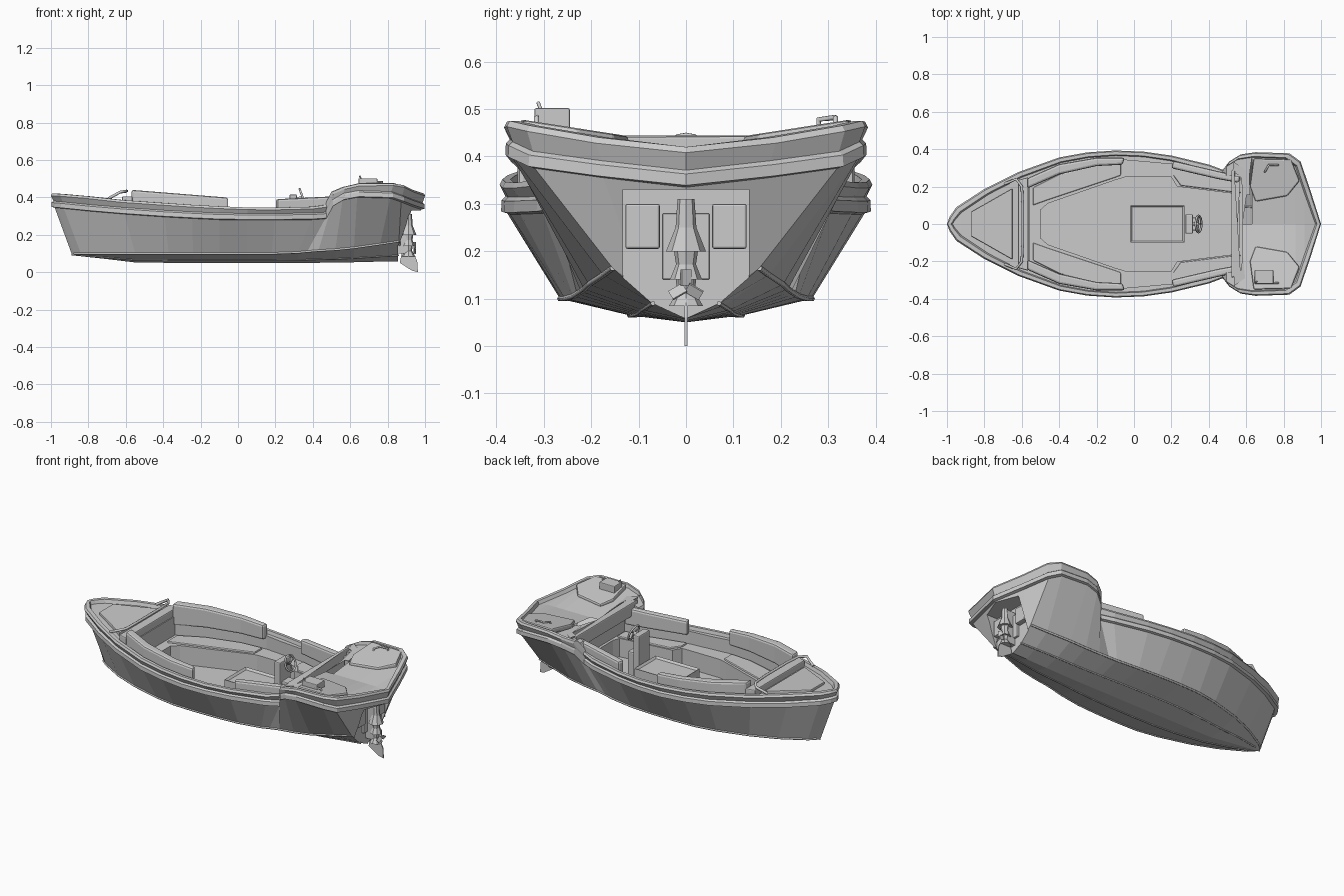
import bpy, bmesh, math
from mathutils import Vector, Matrix

if "Cube" in bpy.data.objects:
    bpy.data.objects.remove(bpy.data.objects["Cube"])


def finish(name, bm):
    bmesh.ops.remove_doubles(bm, verts=bm.verts, dist=1e-5)
    bmesh.ops.recalc_face_normals(bm, faces=bm.faces)
    me = bpy.data.meshes.new(name)
    bm.to_mesh(me)
    bm.free()
    ob = bpy.data.objects.new(name, me)
    bpy.context.collection.objects.link(ob)
    return ob


def prism(name, pts, z0, z1, slope=0.0, side=0.0, bevel=0.0, mirror=False):
    """Extrude a plan outline; the top may slope along x and away from the centre."""
    bm = bmesh.new()
    lo = [bm.verts.new((x, y, z0)) for x, y in pts]
    hi = [bm.verts.new((x, y, z1 + slope * (x - pts[0][0]) + side * abs(y))) for x, y in pts]
    bm.faces.new(lo[::-1])
    bm.faces.new(hi)
    n = len(pts)
    for i in range(n):
        j = (i + 1) % n
        bm.faces.new((lo[i], lo[j], hi[j], hi[i]))
    ob = finish(name, bm)
    if bevel:
        m = ob.modifiers.new("soft_edges", 'BEVEL')
        m.width, m.segments = bevel, 2
    if mirror:
        ob.modifiers.new("mirror", 'MIRROR').use_axis = (False, True, False)
    return ob


def box(name, x0, x1, y0, y1, z0, z1, **kw):
    return prism(name, [(x0, y0), (x1, y0), (x1, y1), (x0, y1)], z0, z1, **kw)


def both(pts):
    return pts + [(x, -y) for x, y in reversed(pts)]


def tube(name, pts, r, mirror=False):
    cu = bpy.data.curves.new(name, 'CURVE')
    cu.dimensions = '3D'
    cu.bevel_depth, cu.bevel_resolution, cu.use_fill_caps = r, 1, True
    for s in ((1, -1) if mirror else (1,)):
        sp = cu.splines.new('POLY')
        sp.points.add(len(pts) - 1)
        for p, (x, y, z) in zip(sp.points, pts):
            p.co = (x, s * y, z, 1)
    ob = bpy.data.objects.new(name, cu)
    bpy.context.collection.objects.link(ob)
    return ob


def cut(target, cutter):
    m = target.modifiers.new("cut", 'BOOLEAN')
    m.operation, m.object, m.solver = 'DIFFERENCE', cutter, 'EXACT'
    bpy.context.view_layer.objects.active = target
    bpy.ops.object.modifier_apply(modifier=m.name)
    bpy.data.objects.remove(cutter)


# Hull stations: sheer x, bottom x, chine y, chine z, rail y, rail bottom z, rail top z
stations = [
    (-1, -.89, 0, .10, 0, .345, .42), (-.985, -.875, .02, .10, .04, .343, .42),
    (-.95, -.84, .05, .10, .09, .34, .418), (-.8, -.70, .13, .10, .187, .325, .405),
    (-.62, -.55, .19, .10, .277, .31, .385), (-.4, -.37, .24, .10, .356, .295, .37),
    (-.25, -.24, .262, .10, .383, .287, .36), (-.1, -.1, .266, .10, .393, .28, .352),
    (.05, .05, .263, .10, .387, .278, .346),
    (.2, .18, .255, .10, .366, .278, .345), (.4, .32, .238, .105, .318, .28, .35),
    (.475, .37, .23, .11, .29, .285, .36), (.51, .43, .222, .115, .335, .35, .43),
    (.57, .52, .215, .12, .372, .385, .455), (.65, .62, .205, .13, .384, .40, .473),
    (.83, .76, .175, .15, .378, .395, .475), (.89, .86, .155, .165, .335, .375, .465),
    (.94, .868, .09, .12, .19, .355, .44), (1, .87, 0, .08, 0, .335, .42)]


def section(xt, xb, yc, zc, yr, zr, zt):
    k = .05 + .04 * max(0, (-xt - .6) / .4) + .01 * max(0, (xt - .5) / .5)
    inset = lambda d: yr - min(d, .4 * yr)
    zd = min(zt - .02, .415)
    return [(xb, 0, k), (xb, yc * .45, k + .3 * (zc - k)), (xb, yc, zc),
            (xt * .98, inset(.016), zr), (xt * .997, inset(.003), zr + .004),
            (xt * .997, inset(.004), zr + .028), (xt * .987, inset(.012), zr + .036),
            (xt, yr, zt - .012), (xt * .995, inset(.006), zt), (xt * .978, inset(.023), zt),
            (xt * .97, inset(.028), zt - .02), (xt * .97, 0, zd)]


# Hull lofted as one closed solid
bm = bmesh.new()
sections = [section(*s) for s in stations]
rings = []
for s in sections:
    ring = s + [(x, -y, z) for x, y, z in s[-2:0:-1]]
    rings.append([bm.verts.new(p) for p in ring])
for a, b in zip(rings, rings[1:]):
    for i in range(len(a)):
        j = (i + 1) % len(a)
        bm.faces.new((a[i], a[j], b[j], b[i]))
hull = finish("hull", bm)

# Cockpit at seat level, sunken floor, and engine well in the transom
cut(hull, prism("seat_cut", both([(-.56, .205), (-.4, .28), (-.2, .332), (-.05, .342),
                                  (.2, .32), (.45, .262), (.58, .25)]), .25, .7))
cut(hull, prism("floor_cut", both([(-.5, .075), (-.46, .11), (-.1, .235), (-.05, .25), (.2, .25),
                                   (.23, .2), (.55, .16), (.565, .12)]), .14, .7))
cut(hull, box("well_cut", .855, 1.2, -.133, .133, -.1, .33))

# Spray strips along the chine and lower strake
tube("chine_strip", [s[2] for s in sections[1:-2]], .006, True)
tube("strake_strip", [s[1] for s in sections[2:-2]], .005, True)

# Bow deck panel, cross coaming and low rail
prism("bow_panel", both([(-.87, .065), (-.65, .19)]), .35, .408, slope=-.08, bevel=.004)
prism("bow_coaming", both([(-.62, .235), (-.565, .25)]), .33, .405, bevel=.006)
tube("bow_rail", [(-.69, -.215, .395), (-.63, -.24, .428), (-.6, -.2, .432), (-.595, -.1, .434),
                  (-.595, .1, .434), (-.6, .2, .432), (-.63, .24, .428), (-.69, .215, .395)], .008)

# Seat cushions and backrests on both sides
prism("bow_seat", [(-.54, .10), (-.47, .125), (-.11, .245), (-.07, .26), (-.07, .33), (-.2, .32),
                   (-.4, .265), (-.54, .195)], .24, .26, bevel=.006, mirror=True)
prism("bow_backrest", [(-.57, .19), (-.4, .265), (-.2, .31), (-.06, .317), (-.05, .355), (-.2, .355),
                       (-.4, .32), (-.57, .245)], .31, .44, slope=-.08, bevel=.012, mirror=True)
prism("aft_seat", [(.21, .26), (.25, .205), (.57, .165), (.57, .24), (.45, .25), (.21, .31)],
      .24, .26, bevel=.006, mirror=True)
prism("aft_backrest", [(.2, .298), (.45, .24), (.56, .22), (.57, .255), (.46, .28), (.21, .338)],
      .305, .39, slope=.05, bevel=.012, mirror=True)

# Stern bulkhead cap, deck pads and grips
prism("stern_bulkhead", both([(.52, .29), (.575, .26), (.59, .16), (.615, .16), (.61, .27), (.54, .32)]),
      .36, .418, side=.08, bevel=.006)
prism("stern_pad", [(.62, .2), (.65, .12), (.82, .15), (.885, .23), (.84, .345), (.64, .35)],
      .40, .424, side=.155, bevel=.008, mirror=True)
box("hatch_block", .645, .745, -.32, -.245, .45, .502, bevel=.004)
tube("hatch_lever", [(.66, -.305, .495), (.65, -.312, .514)], .004)
tube("stern_grip", [(.7, .28, .46), (.7, .28, .478), (.72, .315, .482), (.77, .315, .482),
                    (.77, .315, .46)], .006, True)

# Engine box with a recessed lid
bm = bmesh.new()
bmesh.ops.create_cube(bm, size=1, matrix=Matrix.Translation((.125, 0, .19)) @
                      Matrix.Diagonal((.29, .2, .11, 1)))
top = [f for f in bm.faces if f.normal.z > .9]
bmesh.ops.inset_region(bm, faces=top, thickness=.014)
bmesh.ops.translate(bm, verts=top[0].verts, vec=(0, 0, -.012))
finish("engine_box", bm)

# Helm console with wheel
box("helm_console", .275, .315, -.052, .052, .14, .415, bevel=.006)
box("helm_base", .3, .36, -.035, .035, .14, .30, bevel=.006)
tilt = Matrix.Translation((.345, 0, .402)) @ Matrix.Rotation(math.radians(70), 4, 'Y')
rim = [tilt @ Vector((.045 * math.cos(a), .045 * math.sin(a), 0))
       for a in (math.tau * i / 16 for i in range(17))]
tube("wheel_rim", rim, .006)
for i in (0, 5, 11):
    tube("wheel_spoke", [tilt @ Vector((0, 0, 0)), rim[i]], .004)
tube("wheel_shaft", [(.3, 0, .385), tilt @ Vector((0, 0, 0))], .009)

# Outboard drive: stacked tapered housings, brackets and fin
for name, z0, z1, r0, r1 in (("drive_head", .25, .31, .022, .018), ("drive_cowl", .2, .255, .042, .02),
                             ("drive_neck", .165, .205, .02, .026), ("drive_skirt", .14, .175, .034, .02),
                             ("drive_leg", .11, .145, .018, .022), ("gear_case", .085, .115, .036, .018)):
    bm = bmesh.new()
    bmesh.ops.create_cone(bm, cap_ends=True, segments=8, radius1=r0, radius2=r1, depth=z1 - z0,
                          matrix=Matrix.Translation((.912, 0, (z0 + z1) / 2)))
    finish(name, bm)
box("drive_mount", .85, .91, -.018, .018, .10, .30)
box("mount_plate", .85, .868, -.05, .05, .14, .28, bevel=.004)
box("trim_bracket", .85, .885, .055, .128, .205, .30, bevel=.005, mirror=True)

bm = bmesh.new()
fin = [bm.verts.new((x, -.003, z)) for x, z in
       ((.865, .05), (.93, .008), (.962, 0), (.958, .06), (.94, .1), (.875, .1))]
ext = bmesh.ops.extrude_face_region(bm, geom=[bm.faces.new(fin)])
bmesh.ops.translate(bm, verts=[v for v in ext["geom"] if isinstance(v, bmesh.types.BMVert)],
                    vec=(0, .006, 0))
finish("drive_fin", bm)

# Propeller blades
for i in range(3):
    bm = bmesh.new()
    bmesh.ops.create_cube(bm, size=1, matrix=Matrix.Translation((.945, 0, .125)) @
                          Matrix.Rotation(math.tau * i / 3, 4, 'X') @ Matrix.Translation((0, 0, .02)) @
                          Matrix.Rotation(.5, 4, 'Z') @ Matrix.Diagonal((.006, .022, .034, 1)))
    finish("propeller_blade", bm)
